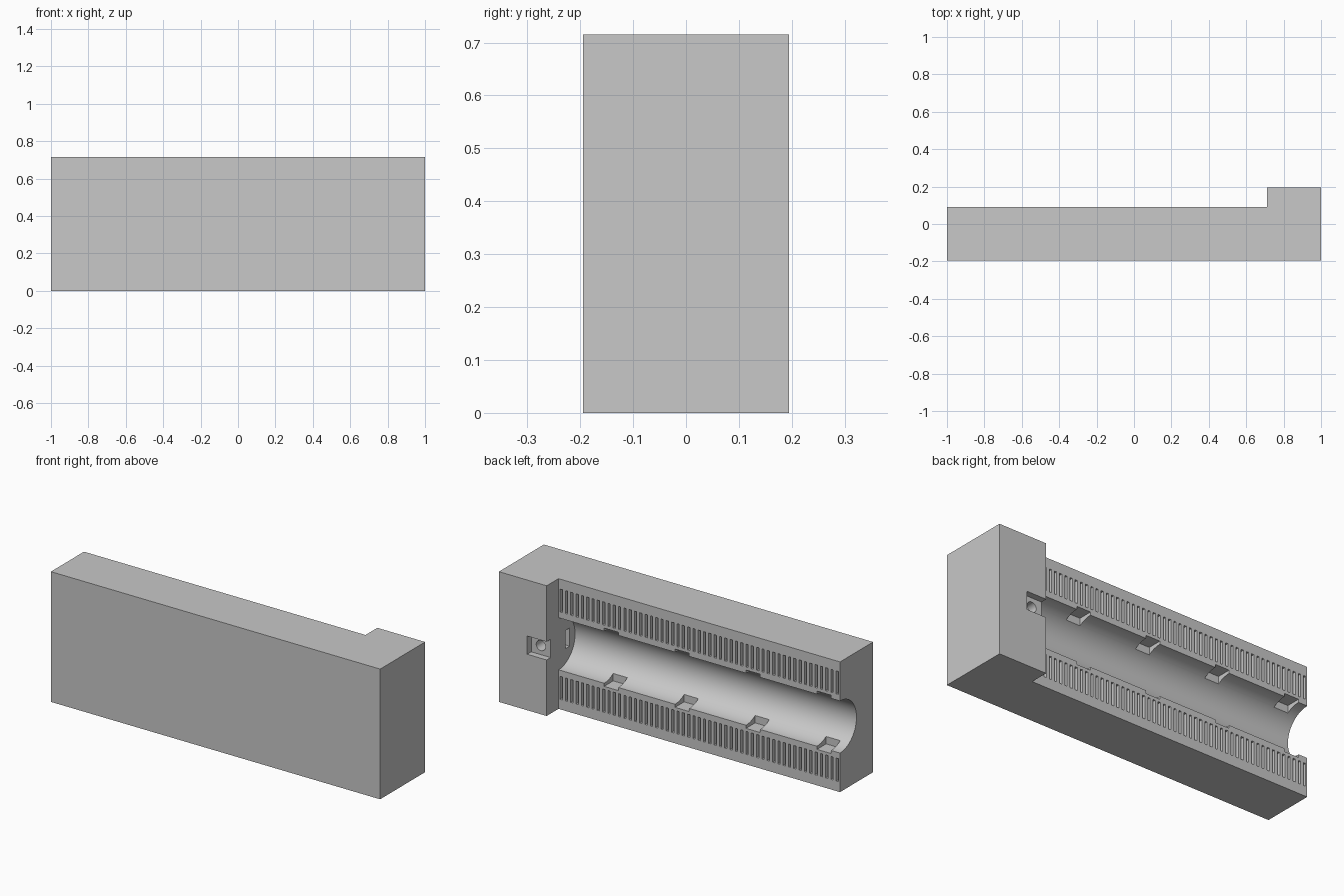
import bpy, bmesh, math
from mathutils import Matrix, Vector

old = bpy.data.objects.get("Cube")
if old:
    bpy.data.objects.remove(old, do_unlink=True)

# Main dimensions
HEIGHT, FRONT, BACK, FACE = 0.715, -0.195, 0.195, 0.092
STEP_X, MID_Z, BORE_R = 0.71, 0.3575, 0.143

grey = bpy.data.materials.new("light_grey")
grey.use_nodes = True
grey.diffuse_color = (0.58, 0.58, 0.58, 1)
grey.node_tree.nodes["Principled BSDF"].inputs["Base Color"].default_value = grey.diffuse_color


def make_object(name, bm):
    bmesh.ops.recalc_face_normals(bm, faces=bm.faces)
    mesh = bpy.data.meshes.new(name)
    bm.to_mesh(mesh)
    bm.free()
    mesh.materials.append(grey)
    obj = bpy.data.objects.new(name, mesh)
    bpy.context.collection.objects.link(obj)
    return obj


def add_box(bm, low, high):
    low, high = Vector(low), Vector(high)
    matrix = Matrix.Translation((low + high) / 2) @ Matrix.Diagonal((*(high - low), 1))
    bmesh.ops.create_cube(bm, size=1, matrix=matrix)


def add_cylinder(bm, radius, start, end, sides):
    axis = Vector(end) - Vector(start)
    turn = axis.to_track_quat('Z', 'Y').to_matrix().to_4x4()
    matrix = Matrix.Translation((Vector(start) + Vector(end)) / 2) @ turn
    bmesh.ops.create_cone(bm, cap_ends=True, segments=sides, radius1=radius,
                          radius2=radius, depth=axis.length, matrix=matrix)


def cut(body, name, bm):
    cutter = make_object(name, bm)
    cutter.hide_render = True
    mod = body.modifiers.new(name, 'BOOLEAN')
    mod.operation, mod.solver, mod.object = 'DIFFERENCE', 'EXACT', cutter
    bpy.context.view_layer.objects.active = body
    bpy.ops.object.modifier_apply(modifier=name)
    bpy.data.objects.remove(cutter, do_unlink=True)


# Body: L-shaped plan extruded upward
bm = bmesh.new()
plan = [(-1, FRONT), (1, FRONT), (1, BACK), (STEP_X, BACK), (STEP_X, FACE), (-1, FACE)]
base = bm.faces.new([bm.verts.new((x, y, 0)) for x, y in plan])
top = bmesh.ops.extrude_face_region(bm, geom=[base])["geom"]
bmesh.ops.translate(bm, vec=(0, 0, HEIGHT),
                    verts=[v for v in top if isinstance(v, bmesh.types.BMVert)])
body = make_object("half_housing", bm)

# Half-round channel, open at the right end
bm = bmesh.new()
add_cylinder(bm, BORE_R, (-1.1, FACE, MID_Z), (STEP_X - 0.0005, FACE, MID_Z), 96)
cut(body, "channel", bm)

# Four pairs of pockets along the channel edges
bm = bmesh.new()
for i in range(4):
    x = 0.39 - 0.431 * i
    add_box(bm, (x - 0.043, 0.013, MID_Z - 0.16), (x + 0.043, FACE + 0.02, MID_Z + 0.16))
cut(body, "pockets", bm)

# Two rows of narrow vent grooves
bm = bmesh.new()
COUNT = 53
pitch = (STEP_X + 1) / COUNT
for i in range(COUNT):
    x = -1 + pitch * (i + 0.5)
    for z in (0.118, HEIGHT - 0.118):
        add_box(bm, (x - 0.007, FACE - 0.03, z - 0.063), (x + 0.007, FACE + 0.02, z + 0.063))
cut(body, "vent_grooves", bm)

# Corner notch, nut slot and screw hole in the end block
bm = bmesh.new()
add_box(bm, (STEP_X - 0.02, 0.16, MID_Z - 0.05), (0.828, BACK + 0.02, MID_Z + 0.05))
cut(body, "corner_notch", bm)
bm = bmesh.new()
add_box(bm, (STEP_X - 0.02, -0.004, MID_Z - 0.05), (0.828, 0.034, MID_Z + 0.05))
cut(body, "nut_slot", bm)
bm = bmesh.new()
add_cylinder(bm, 0.028, (0.77, -0.05, MID_Z), (0.77, BACK + 0.02, MID_Z), 32)
cut(body, "screw_hole", bm)

# Smooth the round surfaces only
bpy.ops.object.select_all(action='DESELECT')
body.select_set(True)
bpy.context.view_layer.objects.active = body
bpy.ops.object.shade_smooth_by_angle(angle=math.radians(30))
